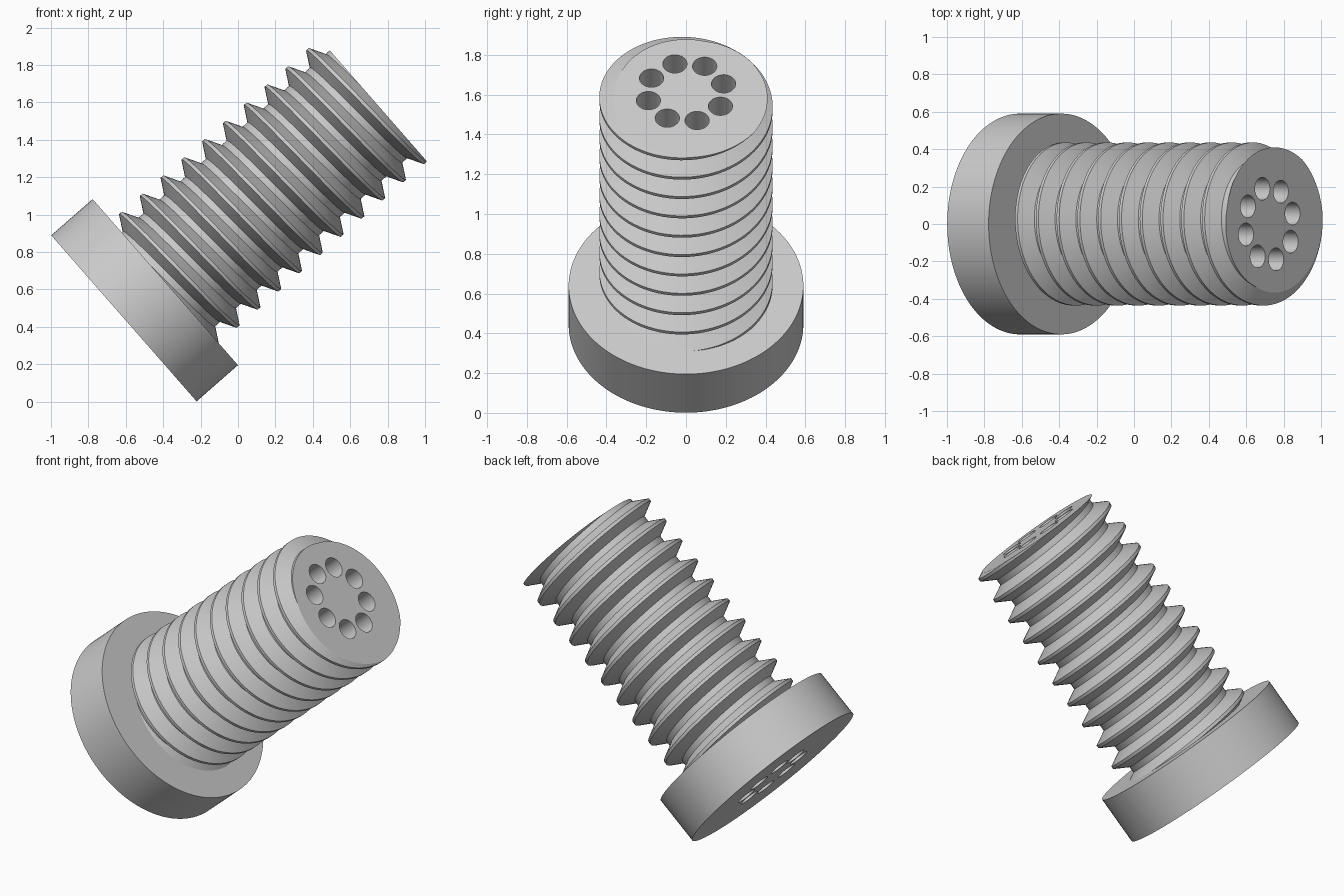
import bpy, bmesh, math
from mathutils import Matrix, Vector

if "Cube" in bpy.data.objects:
    bpy.data.objects.remove(bpy.data.objects["Cube"])

HEAD_R, HEAD_H, LENGTH = 0.59, 0.294, 1.772
PITCH, CREST_R, ROOT_R = 0.1477, 0.436, 0.353
CREST_S = 1.76                      # crest height at angle 0 near the tip
HOLE_R, HOLE_RING, HOLES = 0.061, 0.197, 8
STEPS = 96

grey = bpy.data.materials.new("plain grey")
grey.diffuse_color = (0.6, 0.6, 0.6, 1)
grey.use_nodes = True
grey.node_tree.nodes["Principled BSDF"].inputs["Base Color"].default_value = grey.diffuse_color
place = Matrix.Translation((-0.61, 0, 0.445)) @ Matrix.Rotation(math.radians(48.8), 4, 'Y')


def make_object(name, bm):
    bmesh.ops.recalc_face_normals(bm, faces=bm.faces)
    mesh = bpy.data.meshes.new(name)
    bm.to_mesh(mesh)
    bm.free()
    ob = bpy.data.objects.new(name, mesh)
    bpy.context.collection.objects.link(ob)
    mesh.materials.append(grey)
    return ob


def add_cylinder(bm, radius, z0, z1, sides, x=0, y=0):
    bmesh.ops.create_cone(bm, cap_ends=True, segments=sides, radius1=radius, radius2=radius,
                          depth=z1 - z0, matrix=Matrix.Translation((x, y, (z0 + z1) / 2)))


# Threaded shank: trapezoid thread profile swept along a right-hand helix
bm = bmesh.new()
profile = [(-1/16, CREST_R), (1/16, CREST_R), (3/8, ROOT_R), (5/8, ROOT_R), (15/16, CREST_R)]
previous = None
for i in range(STEPS * 14 + 1):
    a = 2 * math.pi * i / STEPS
    base = CREST_S + PITCH * (i / STEPS - 12)
    row = [bm.verts.new((r * math.cos(a), r * math.sin(a), base + t * PITCH)) for t, r in profile]
    if previous:
        for k in range(4):
            bm.faces.new((previous[k], row[k], row[k + 1], previous[k + 1]))
    previous = row
bmesh.ops.remove_doubles(bm, verts=bm.verts, dist=1e-5)

# Trim both ends flat and cap them
for z, n in ((HEAD_H - 0.03, -1), (LENGTH, 1)):
    cut = bmesh.ops.bisect_plane(bm, geom=bm.verts[:] + bm.edges[:] + bm.faces[:], dist=1e-6,
                                 plane_co=Vector((0, 0, z)), plane_no=Vector((0, 0, n)),
                                 clear_outer=True)
    rim = [e for e in cut['geom_cut'] if isinstance(e, bmesh.types.BMEdge)]
    bmesh.ops.edgeloop_fill(bm, edges=rim)
shank = make_object("threaded_shank", bm)

# Head disc
bm = bmesh.new()
add_cylinder(bm, HEAD_R, 0, HEAD_H, 128)
head = make_object("head", bm)

# Ring of long holes
bm = bmesh.new()
for i in range(HOLES):
    a = math.radians(16.5) + 2 * math.pi * i / HOLES
    add_cylinder(bm, HOLE_R, -0.1, LENGTH + 0.1, 32,
                 HOLE_RING * math.cos(a), HOLE_RING * math.sin(a))
cutter = make_object("hole_cutter", bm)

# Join the shank to the head, then drill the holes
for target, op in ((shank, 'UNION'), (cutter, 'DIFFERENCE')):
    mod = head.modifiers.new(op.title(), 'BOOLEAN')
    mod.operation, mod.object, mod.solver = op, target, 'EXACT'
bpy.context.view_layer.update()
result = bpy.data.meshes.new_from_object(head.evaluated_get(bpy.context.evaluated_depsgraph_get()))
for ob in (head, shank, cutter):
    bpy.data.objects.remove(ob)
bolt = bpy.data.objects.new("threaded_bolt", result)
bpy.context.collection.objects.link(bolt)
bolt.matrix_world = place

bpy.ops.object.select_all(action='DESELECT')
bolt.select_set(True)
bpy.context.view_layer.objects.active = bolt
bpy.ops.object.shade_smooth_by_angle(angle=math.radians(25))
